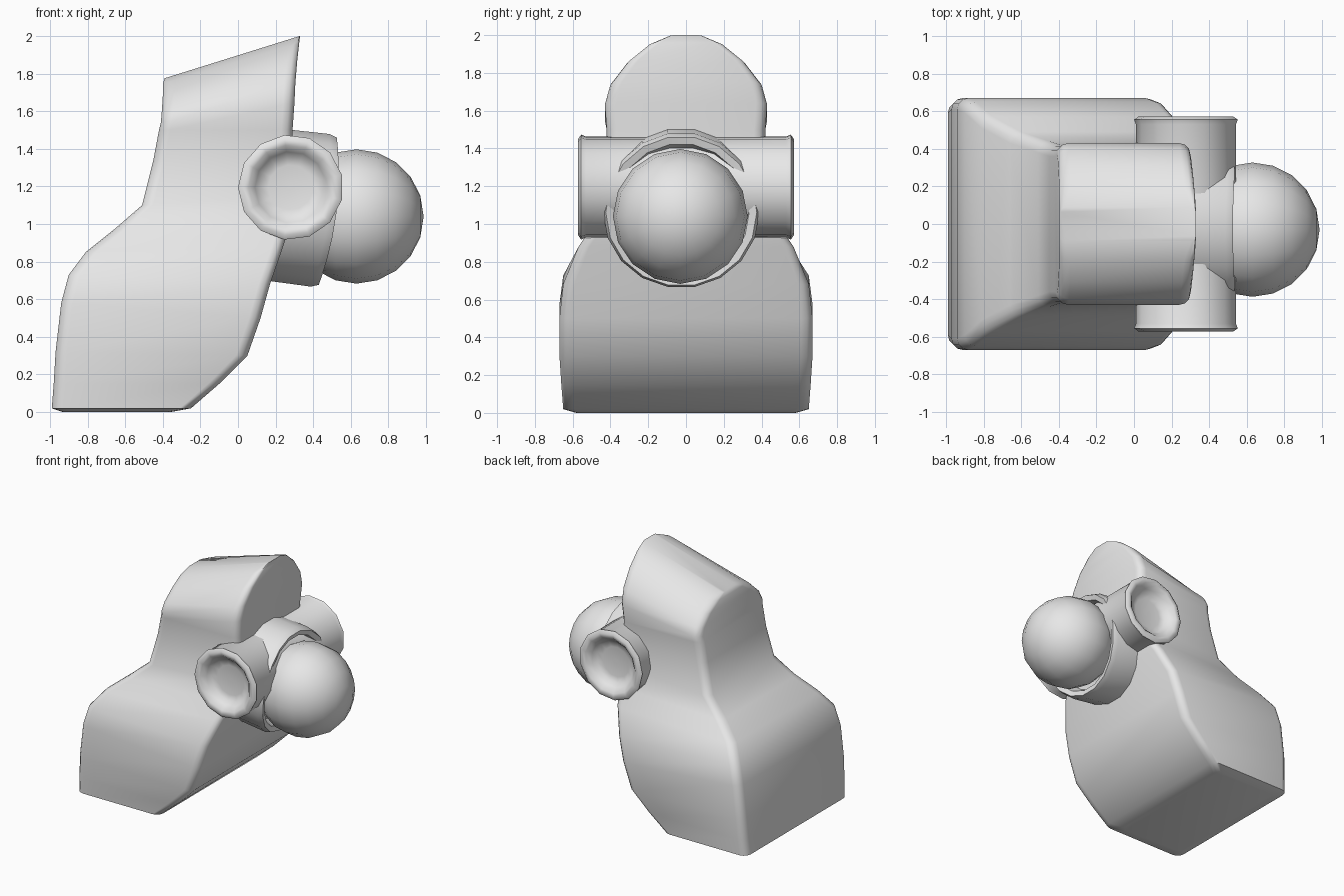
import bpy, bmesh, math
from mathutils import Matrix, Vector

if "Cube" in bpy.data.objects:
    bpy.data.objects.remove(bpy.data.objects["Cube"], do_unlink=True)

grey = bpy.data.materials.new("plain_grey")
grey.use_nodes = True
grey.diffuse_color = (0.8, 0.8, 0.8, 1)
bsdf = next(n for n in grey.node_tree.nodes if n.type == "BSDF_PRINCIPLED")
bsdf.inputs["Base Color"].default_value = (0.8, 0.8, 0.8, 1)


def finish(name, bm, angle):
    bmesh.ops.recalc_face_normals(bm, faces=bm.faces)
    mesh = bpy.data.meshes.new(name)
    bm.to_mesh(mesh)
    bm.free()
    mesh.materials.append(grey)
    obj = bpy.data.objects.new(name, mesh)
    bpy.context.collection.objects.link(obj)
    bpy.ops.object.select_all(action="DESELECT")
    obj.select_set(True)
    bpy.context.view_layer.objects.active = obj
    bpy.ops.object.shade_smooth_by_angle(angle=math.radians(angle))
    return obj


def skin(bm, rings):
    for a, b in zip(rings, rings[1:]):
        n = len(a)
        for i in range(n):
            j = (i + 1) % n
            bm.faces.new((a[i], a[j], b[j], b[i]))
    bm.faces.new(rings[0])
    bm.faces.new(rings[-1])


def lathe(name, profile, segments, matrix, bend=0.0):
    """Revolve (radius, height) points about z; bend gives a saddle-shaped rim."""
    bm = bmesh.new()
    rings = []
    for r, h in profile:
        ring = []
        for i in range(segments):
            t = math.tau * (i + 0.5) / segments
            lift = bend * math.cos(2 * t) * r
            ring.append(bm.verts.new(matrix @ Vector((r * math.cos(t), r * math.sin(t), h - lift))))
        rings.append(ring)
    skin(bm, rings)
    return finish(name, bm, 50)


# Body and head: rounded slices, each (left x, left z, right x, right z, half width)
levels = [
    (-0.93, 0.0, -0.36, 0.0, 0.58),
    (-0.99, 0.02, -0.25, 0.02, 0.65),
    (-0.98, 0.15, -0.10, 0.15, 0.66),
    (-0.97, 0.32, 0.05, 0.30, 0.67),
    (-0.94, 0.58, 0.12, 0.50, 0.67),
    (-0.90, 0.73, 0.17, 0.68, 0.65),
    (-0.81, 0.85, 0.24, 0.88, 0.57),
    (-0.66, 0.97, 0.28, 1.00, 0.49),
    (-0.51, 1.10, 0.30, 1.15, 0.44),
    (-0.45, 1.34, 0.29, 1.36, 0.42),
    (-0.42, 1.50, 0.29, 1.50, 0.42),
    (-0.41, 1.54, 0.30, 1.64, 0.43),
    (-0.405, 1.60, 0.305, 1.75, 0.40),
    (-0.40, 1.68, 0.315, 1.87, 0.31),
    (-0.40, 1.745, 0.325, 1.96, 0.20),
    (-0.39, 1.775, 0.33, 2.0, 0.09),
]
bm = bmesh.new()
rings = []
for xl, zl, xr, zr, w in levels:
    c = min(0.06, w * 0.3)
    ring = []
    for sx, sy, start in ((1, 1, 0), (-1, 1, 90), (-1, -1, 180), (1, -1, 270)):
        cx = xr - c if sx > 0 else xl + c
        for step in range(4):
            t = math.radians(start + step * 30)
            x = cx + c * math.cos(t)
            y = sy * (w - c) + c * math.sin(t)
            ring.append(bm.verts.new((x, y, zl + (zr - zl) * (x - xl) / (xr - xl))))
    rings.append(ring)
skin(bm, rings)
finish("body", bm, 50)

# Side sockets with hollow ends, mirrored front and back
socket = [(0.27, 0), (0.27, 0.53), (0.28, 0.555), (0.255, 0.572), (0.225, 0.565),
          (0.19, 0.53), (0.165, 0.50), (0.12, 0.49), (0.01, 0.49)]
for name, sign in (("front_socket", 1), ("back_socket", -1)):
    place = Matrix.Translation((0.28, 0, 1.195)) @ Matrix.Rotation(sign * math.pi / 2, 4, "X")
    lathe(name, socket, 13, place)

# Collar around the ball, tipped slightly downward
collar = [(0.41, -0.42), (0.415, -0.04), (0.40, 0), (0.36, -0.01), (0.33, -0.09), (0.02, -0.1)]
place = Matrix.Translation((0.50, -0.025, 1.065)) @ Matrix.Rotation(math.radians(97), 4, "Y")
lathe("collar", collar, 18, place, 0.06)

# Ball
bm = bmesh.new()
bmesh.ops.create_uvsphere(bm, u_segments=16, v_segments=10, radius=0.357,
                          matrix=Matrix.Translation((0.63, -0.03, 1.04)) @ Matrix.Rotation(math.pi / 2, 4, "Y"))
finish("ball", bm, 60)
